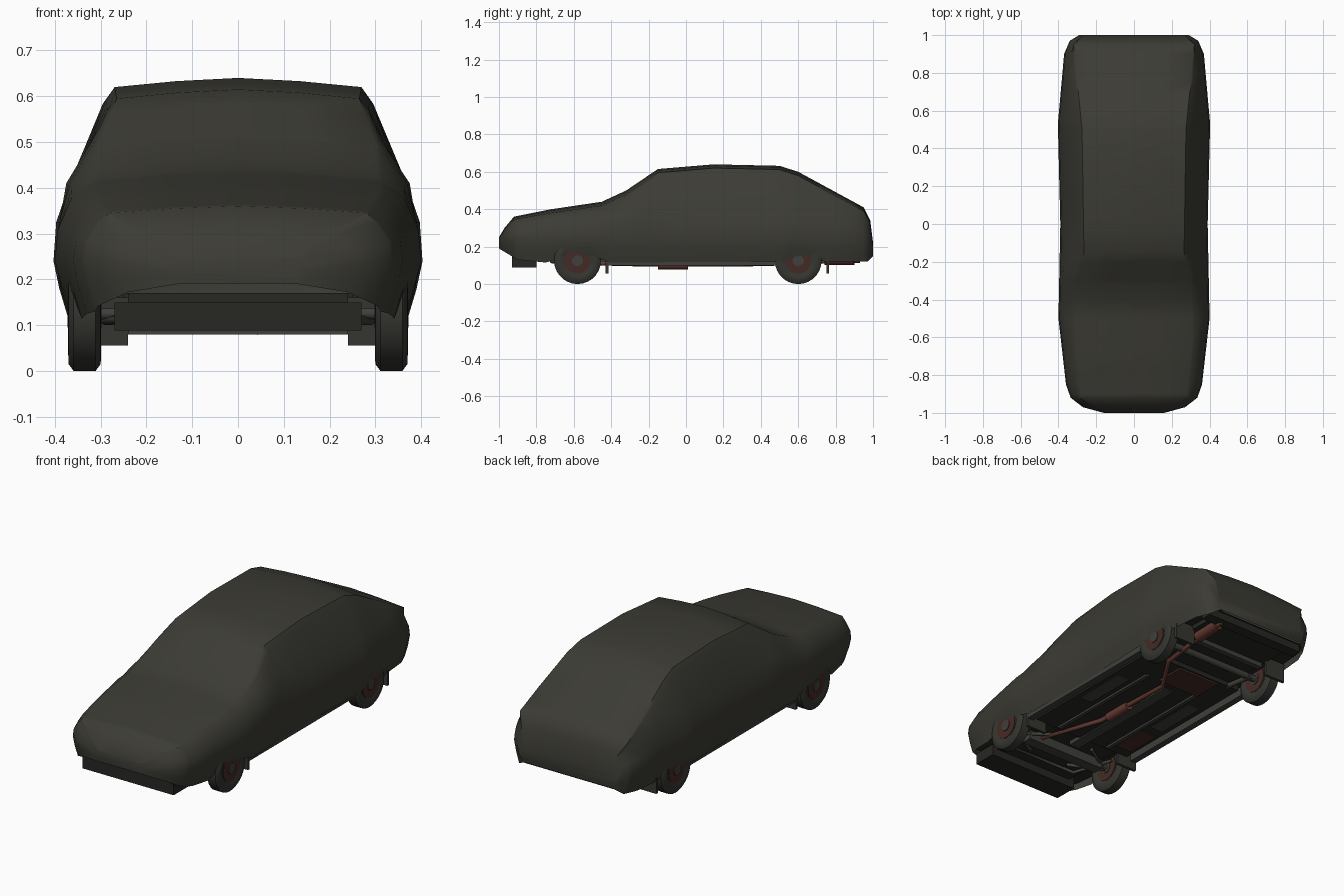
import bpy
import bmesh
import math
from mathutils import Vector

default_cube = bpy.data.objects.get("Cube")
if default_cube:
    bpy.data.objects.remove(default_cube, do_unlink=True)


def make_material(name, red, green, blue):
    material = bpy.data.materials.new(name)
    material.use_nodes = True
    colour = (red, green, blue, 1)
    material.diffuse_color = colour
    shader = material.node_tree.nodes["Principled BSDF"]
    shader.inputs["Base Color"].default_value = colour
    shader.inputs["Roughness"].default_value = 0.9
    return material


cloth = make_material("olive grey cloth", .045, .044, .035)
rubber = make_material("dark rubber", .035, .035, .03)
underseal = make_material("black underseal", .02, .02, .017)
steel = make_material("dull steel", .05, .05, .044)
rust = make_material("rusty red", .14, .045, .035)
dark_rust = make_material("dark rust", .06, .023, .019)


def finish(name, bm, material, smooth_angle=None):
    """Turn a bmesh into a named object with one material."""
    bmesh.ops.recalc_face_normals(bm, faces=bm.faces)
    mesh = bpy.data.meshes.new(name)
    bm.to_mesh(mesh)
    bm.free()
    mesh.materials.append(material)
    part = bpy.data.objects.new(name, mesh)
    bpy.context.collection.objects.link(part)
    if smooth_angle:
        bpy.ops.object.select_all(action='DESELECT')
        part.select_set(True)
        bpy.context.view_layer.objects.active = part
        bpy.ops.object.shade_smooth_by_angle(angle=math.radians(smooth_angle))
    return part


def box(name, material, x_range, y_range, z_range):
    bm = bmesh.new()
    bmesh.ops.create_cube(bm, size=1)
    for vert in bm.verts:
        for axis, (low, high) in enumerate((x_range, y_range, z_range)):
            vert.co[axis] = low if vert.co[axis] < 0 else high
    return finish(name, bm, material)


def lathe(name, material, profile, centre, segments=28):
    """Spin (x, radius) points around an axis parallel to x."""
    bm = bmesh.new()
    rings = []
    for x, radius in profile:
        ring = []
        for step in range(segments):
            angle = math.tau * step / segments
            offset = Vector((x, radius * math.cos(angle), radius * math.sin(angle)))
            ring.append(bm.verts.new(Vector(centre) + offset))
        rings.append(ring)
    for first, second in zip(rings, rings[1:]):
        for i in range(segments):
            j = (i + 1) % segments
            bm.faces.new((first[i], first[j], second[j], second[i]))
    bm.faces.new(rings[0])
    bm.faces.new(rings[-1])
    return finish(name, bm, material, 40)


def pipe(name, material, points, radius):
    curve = bpy.data.curves.new(name, 'CURVE')
    curve.dimensions = '3D'
    curve.bevel_depth = radius
    curve.bevel_resolution = 2
    curve.use_fill_caps = True
    spline = curve.splines.new('POLY')
    spline.points.add(len(points) - 1)
    for target, point in zip(spline.points, points):
        target.co = (*point, 1)
    curve.materials.append(material)
    part = bpy.data.objects.new(name, curve)
    bpy.context.collection.objects.link(part)
    return part


def at(outline, y):
    """Read a (y, value) outline at any y."""
    for (y0, v0), (y1, v1) in zip(outline, outline[1:]):
        if y <= y1:
            return v0 + (v1 - v0) * (y - y0) / (y1 - y0)
    return outline[-1][1]


# Outlines of the draped cover along its length
ridge = [(-1, .25), (-.97, .3), (-.92, .36), (-.72, .4), (-.45, .44),
         (-.32, .5), (-.15, .615), (.15, .64), (.5, .632), (.6, .6),
         (.95, .41), (.985, .34), (1, .22)]
hem = [(-1, .19), (-.9, .13), (-.75, .115), (-.66, .14), (-.5, .15),
       (-.4, .115), (.5, .12), (.55, .135), (.65, .135), (.75, .12),
       (.97, .12), (1, .15)]
flank = [(-1, .16), (-.97, .27), (-.92, .335), (-.85, .36), (-.5, .4),
         (0, .39), (.53, .403), (.9, .37), (.97, .34), (1, .29)]
crown = [(-1, .13), (-.92, .28), (-.6, .31), (-.3, .3), (-.15, .265),
         (.5, .275), (.95, .32), (1, .27)]


def cover_section(y):
    """Half of one cross section, from the ridge down to the hem."""
    top, low, wide, edge = (at(line, y) for line in (ridge, hem, flank, crown))
    middle = min(.24, low + (top - low) / 2)
    belt_z = min(.41, middle + .7 * (top - middle))
    mirror_bulge = .015 * math.exp(-((y + .25) / .07) ** 2)
    belt = wide - .035 + mirror_bulge
    edge_z = top - min(.02, (top - belt_z) * .4)
    shoulder_z = edge_z + (belt_z - edge_z) * .14
    shoulder = edge + (belt - edge) * .22
    return [(0, top), (edge / 2, top - (top - edge_z) * .35), (edge, edge_z),
            (shoulder, shoulder_z), (belt, belt_z), (wide - .006, (belt_z + middle) / 2),
            (wide, middle), (wide - .012, (middle + low) / 2), (wide - .03, low)]


# Draped cover, lofted from mirrored sections
stations = sorted({y for line in (ridge, hem, flank, crown) for y, value in line}
                  | {-.25, -.2, .3, .7, .8})
bm = bmesh.new()
rows = []
for y in stations:
    half = cover_section(y)
    full = [(-x, z) for x, z in reversed(half[1:])] + half
    rows.append([bm.verts.new((x, y, z)) for x, z in full])
for back, front in zip(rows, rows[1:]):
    for i in range(len(back) - 1):
        bm.faces.new((back[i], back[i + 1], front[i + 1], front[i]))
bm.faces.new(rows[0])
bm.faces.new(rows[-1])
finish("car_cover", bm, cloth, 42)

# Dark underbody plate closing the cover from below
bm = bmesh.new()
plate_rows = []
for y in (s for s in stations if -.95 < s < .98):
    reach = at(flank, y) - .025
    plate_rows.append([bm.verts.new((x, y, .165)) for x in (-reach, reach)])
for a, b in zip(plate_rows, plate_rows[1:]):
    bm.faces.new((a[0], a[1], b[1], b[0]))
finish("underbody_plate", bm, underseal)

# Floor pans and bumpers
box("floor_pan", underseal, (-.3, .3), (-.42, .47), (.115, .16))
box("rear_floor", underseal, (-.25, .25), (.47, .92), (.14, .17))
box("engine_undertray", underseal, (-.24, .24), (-.86, -.42), (.13, .17))
box("front_valance", underseal, (-.27, .27), (-.93, -.8), (.088, .15))
box("front_crossmember", steel, (-.24, .24), (-.6, -.54), (.08, .13))
box("rear_bumper_beam", underseal, (-.3, .3), (.9, .96), (.125, .17))
box("fuel_tank", dark_rust, (-.17, .08), (.3, .46), (.105, .13))
box("floor_patch", dark_rust, (-.28, -.18), (-.36, -.16), (.11, .12))
box("transmission_tunnel", steel, (-.05, .01), (-.5, .25), (.108, .13))

# Rear axle and its trailing arms
pipe("rear_axle", steel, [(-.3, .6, .125), (.3, .6, .125)], .018)
pipe("front_axle", steel, [(-.3, -.58, .125), (.3, -.58, .125)], .013)
pipe("anti_roll_bar", steel, [(-.27, -.5, .12), (-.2, -.72, .12),
                              (.2, -.72, .12), (.27, -.5, .12)], .009)
box("rear_cross_brace", steel, (-.24, .24), (.7, .73), (.115, .145))

# Exhaust system
pipe("exhaust_pipe", rust, [(-.08, -.62, .12), (.18, -.61, .115), (.05, -.2, .105),
                            (.036, .27, .105), (.17, .48, .11), (.19, .7, .12),
                            (.2, .93, .125)], .012)
pipe("middle_silencer", rust, [(.042, -.15, .105), (.042, .01, .105)], .026)
pipe("rear_silencer", rust, [(.19, .74, .135), (.195, .9, .135)], .032)

# Parts repeated on both sides
for side, sign in (("left", 1), ("right", -1)):
    def span(inner, outer):
        return sorted((sign * inner, sign * outer))

    box(side + "_sill", steel, span(.325, .36), (-.42, .48), (.1, .15))
    box(side + "_floor_rail", steel, span(.15, .17), (-.4, .3), (.104, .12))
    box(side + "_footwell", steel, span(.2, .27), (-.1, .2), (.11, .12))
    pipe(side + "_trailing_arm", steel, [(sign * .24, .45, .125), (sign * .26, .62, .12)], .014)
    pipe(side + "_wishbone", steel, [(sign * .12, -.48, .12), (sign * .29, -.58, .11),
                                     (sign * .12, -.68, .12)], .01)
    for place, y in (("front", -.58), ("rear", .6)):
        label = side + "_" + place
        centre = (sign * .335, y, .125)
        tyre = [(-.03, .075), (-.036, .085), (-.035, .11), (-.024, .125),
                (.024, .125), (.035, .11), (.036, .085), (.03, .075)]
        lathe(label + "_tyre", rubber, tyre, centre)
        lathe(label + "_rim", dark_rust, [(-.033, .07), (.033, .07)], centre)
        lathe(label + "_hub", steel, [(-.037, .03), (.037, .03)], centre, 12)
        box(label + "_mud_flap", rubber, span(.24, .36), (y + .15, y + .165), (.056, .16))
